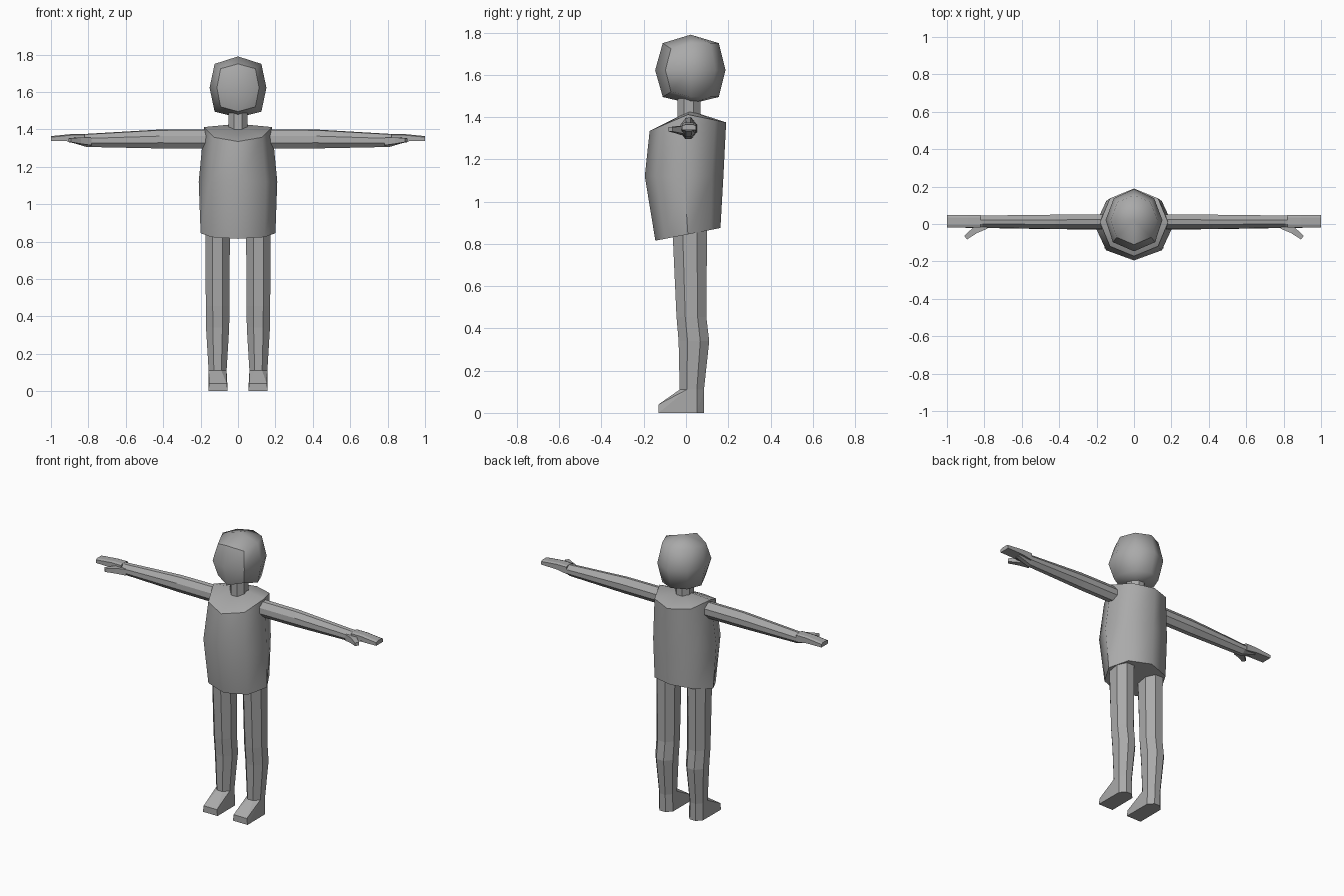
import bpy, bmesh, math

if "Cube" in bpy.data.objects:
    bpy.data.objects.remove(bpy.data.objects["Cube"])

grey = bpy.data.materials.new("plain grey")
grey.diffuse_color = (0.4, 0.4, 0.4, 1)
grey.use_nodes = True
grey.node_tree.nodes["Principled BSDF"].inputs["Base Color"].default_value = grey.diffuse_color


def finish(bm, name, smooth=None):
    """Turn a bmesh into a named grey object."""
    bmesh.ops.recalc_face_normals(bm, faces=bm.faces[:])
    me = bpy.data.meshes.new(name)
    bm.to_mesh(me)
    bm.free()
    me.materials.append(grey)
    ob = bpy.data.objects.new(name, me)
    bpy.context.collection.objects.link(ob)
    if smooth:
        bpy.ops.object.select_all(action='DESELECT')
        ob.select_set(True)
        bpy.context.view_layer.objects.active = ob
        bpy.ops.object.shade_smooth_by_angle(angle=math.radians(smooth))
    return ob


def loft(bm, rings, top=None, bottom=None):
    """Skin rings; ends are flat caps or fans to a given point."""
    rs = [[bm.verts.new(p) for p in r] for r in rings]
    n = len(rs[0])
    for a, b in zip(rs, rs[1:]):
        for i in range(n):
            bm.faces.new((a[i], a[(i + 1) % n], b[(i + 1) % n], b[i]))
    for ring, tip in ((rs[0], bottom), (rs[-1], top)):
        if tip:
            v = bm.verts.new(tip)
            for i in range(n):
                bm.faces.new((ring[i], ring[(i + 1) % n], v))
        else:
            bm.faces.new(ring)


def octagon(x0, x1, y0, y1, z, turn=0.5):
    """Eight-sided ring filling a box; turn 0.5 puts flat sides outward."""
    k = 1 / math.cos(math.pi / 8) if turn else 1
    return [((x0 + x1) / 2 + k * (x1 - x0) / 2 * math.cos((i + turn) * math.pi / 4),
             (y0 + y1) / 2 + k * (y1 - y0) / 2 * math.sin((i + turn) * math.pi / 4), z)
            for i in range(8)]


def tilted(hw, y0, y1, zf, zs, zb):
    """Octagon with separate front, side and back heights."""
    out = []
    for x, y, _ in octagon(-hw, hw, y0, y1, 0, 0):
        t = (2 * y - y0 - y1) / (y1 - y0)
        out.append((x, y, zs + abs(t) * ((zb if t > 0 else zf) - zs)))
    return out


# torso
bm = bmesh.new()
loft(bm, [tilted(0.20, -0.145, 0.163, 0.815, 0.845, 0.875),
          tilted(0.21, -0.195, 0.177, 1.12, 1.12, 1.12),
          tilted(0.182, -0.172, 0.19, 1.335, 1.412, 1.375)],
     top=(0, 0.02, 1.43), bottom=(0, 0.01, 0.845))
finish(bm, "torso", 50)

# neck
bm = bmesh.new()
loft(bm, [octagon(-0.05, 0.05, -0.04, 0.068, z) for z in (1.38, 1.49)])
finish(bm, "neck")

# head, with a crisp border around the four front face panels
bm = bmesh.new()
loft(bm, [tilted(0.125, -0.11, 0.155, 1.495, 1.495, 1.495),
          tilted(0.152, -0.146, 0.187, 1.622, 1.622, 1.622),
          tilted(0.125, -0.11, 0.155, 1.75, 1.75, 1.75)],
     top=(0, 0.022, 1.79), bottom=(0, 0.025, 1.463))
for v in bm.verts:
    if v.co.y < -0.04 and abs(v.co.x) > 0.05:
        v.co.z += (1.622 - v.co.z) * 0.2
        v.co.x *= 1.05


def is_face(f):
    return len(f.verts) == 4 and f.calc_center_median().y < -0.05 and abs(f.calc_center_median().x) < 0.07


for e in bm.edges:
    e.smooth = sum(is_face(f) for f in e.link_faces) != 1
finish(bm, "head")
head = bpy.data.objects["head"]
for p in head.data.polygons:
    p.use_smooth = True

# arm section as (y, z), and its taper along x: position, centre z, y scale, z scale
section = [(-0.04, -0.022), (-0.038, 0.014), (-0.014, 0.046), (0.012, 0.05),
           (0.04, 0.015), (0.04, -0.022), (0.015, -0.053), (-0.015, -0.053)]


def arm_ring(s, x, cy, cz, sy, sz):
    return [(s * x, cy + y * sy, cz + z * sz) for y, z in section]


for s, side in ((1, "left"), (-1, "right")):
    # arm
    bm = bmesh.new()
    loft(bm, [arm_ring(s, 0.15, 0.011, 1.35, 1, 1),
              arm_ring(s, 0.42, 0.011, 1.35, 0.97, 0.98),
              arm_ring(s, 0.81, 0.012, 1.342, 0.83, 0.68),
              arm_ring(s, 0.90, 0.013, 1.352, 0.85, 0.36)])
    finish(bm, side + "_arm")

    # hand, a flat mitten
    bm = bmesh.new()
    loft(bm, [[(s * x, y, z) for y, z in ((-0.02, lo), (-0.02, hi - 0.006), (-0.005, hi),
                                          (0.035, hi), (0.048, hi - 0.006), (0.048, lo))]
              for x, lo, hi in ((0.82, 1.325, 1.375), (0.89, 1.336, 1.375), (1.0, 1.338, 1.364))])
    finish(bm, side + "_hand")

    # thumb
    bm = bmesh.new()
    loft(bm, [[(s * (x - 0.6 * w), y - 0.8 * w, z - h), (s * (x + 0.6 * w), y + 0.8 * w, z - h),
               (s * (x + 0.6 * w), y + 0.8 * w, z + h), (s * (x - 0.6 * w), y - 0.8 * w, z + h)]
              for x, y, z, w, h in ((0.80, 0.0, 1.335, 0.03, 0.02), (0.85, -0.034, 1.34, 0.018, 0.017),
                                    (0.90, -0.073, 1.342, 0.012, 0.010))])
    finish(bm, side + "_thumb")

    # leg
    bm = bmesh.new()
    loft(bm, [octagon(s * 0.109 - w, s * 0.109 + w, y0, y1, z) for w, y0, y1, z in
              ((0.048, -0.03, 0.085, 0.11), (0.062, -0.035, 0.11, 0.34),
               (0.063, -0.045, 0.096, 0.455), (0.066, -0.065, 0.1, 0.89))])
    finish(bm, side + "_leg")

    # foot: ankle ring and heel, drawn forward to the toe
    bm = bmesh.new()
    cx = s * 0.107
    pts = octagon(s * 0.109 - 0.048, s * 0.109 + 0.048, -0.03, 0.085, 0.11)
    pts += [p for p in octagon(cx - 0.051, cx + 0.051, -0.03, 0.085, 0) if p[1] > 0]
    pts += [(cx + d * w, -0.13, z) for d in (-1, 1) for w, z in ((0.052, 0), (0.047, 0.04))]
    for p in pts:
        bm.verts.new(p)
    bmesh.ops.convex_hull(bm, input=bm.verts[:])
    bmesh.ops.dissolve_limit(bm, angle_limit=0.02, verts=bm.verts[:], edges=bm.edges[:])
    finish(bm, side + "_foot")
